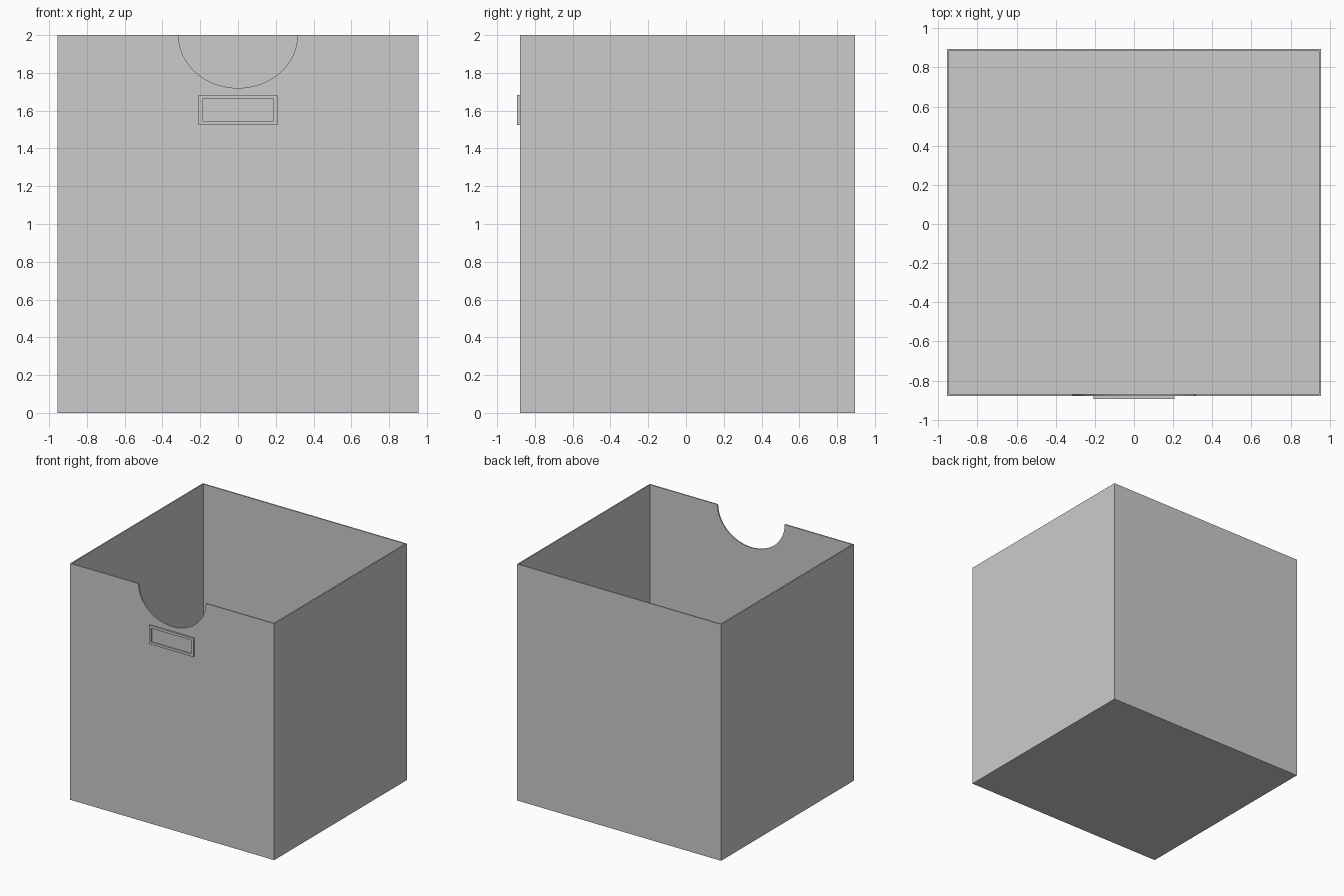
import bpy, bmesh
from mathutils import Matrix, Vector

default = bpy.data.objects.get("Cube")
if default:
    bpy.data.objects.remove(default, do_unlink=True)

WALL = 0.015
grey = bpy.data.materials.new("plain_grey")
grey.use_nodes = True
grey.diffuse_color = (0.6, 0.6, 0.6, 1)
grey.node_tree.nodes["Principled BSDF"].inputs["Base Color"].default_value = (0.6, 0.6, 0.6, 1)


def new_object(name, bm):
    bmesh.ops.recalc_face_normals(bm, faces=bm.faces)
    mesh = bpy.data.meshes.new(name)
    bm.to_mesh(mesh)
    bm.free()
    mesh.materials.append(grey)
    obj = bpy.data.objects.new(name, mesh)
    bpy.context.collection.objects.link(obj)
    return obj


def block(low, high):
    low, high = Vector(low), Vector(high)
    bm = bmesh.new()
    place = Matrix.Translation((low + high) / 2) @ Matrix.Diagonal((*(high - low), 1))
    bmesh.ops.create_cube(bm, size=1, matrix=place)
    return bm


def sink_face(bm, direction, border, depth):
    """Inset the face looking along direction and push it inward."""
    bm.normal_update()
    direction = Vector(direction)
    face = max(bm.faces, key=lambda f: f.normal.dot(direction))
    bmesh.ops.inset_region(bm, faces=[face], thickness=border)
    result = bmesh.ops.extrude_face_region(bm, geom=[face])
    verts = [v for v in result["geom"] if isinstance(v, bmesh.types.BMVert)]
    bmesh.ops.translate(bm, verts=verts, vec=-direction * depth)
    if face.is_valid:
        bmesh.ops.delete(bm, geom=[face], context="FACES_ONLY")


# Open bin with thin walls and floor
bm = block((-0.955, -0.88, 0), (0.955, 0.895, 2))
sink_face(bm, (0, 0, 1), WALL, 2 - WALL)
storage_bin = new_object("storage_bin", bm)

# Rounded hand notch cut through the front wall
bm = bmesh.new()
place = (Matrix.Translation((0, -0.88, 2)) @ Matrix.Diagonal((0.315, 1, 0.28, 1))
         @ Matrix.Rotation(1.5707963, 4, "X"))
bmesh.ops.create_cone(bm, cap_ends=True, segments=64, radius1=1, radius2=1,
                      depth=0.2, matrix=place)
cutter = new_object("notch_cutter", bm)
cutter.hide_render = True

notch = storage_bin.modifiers.new("hand_notch", "BOOLEAN")
notch.operation = "DIFFERENCE"
notch.solver = "EXACT"
notch.object = cutter
bpy.context.view_layer.objects.active = storage_bin
storage_bin.select_set(True)
bpy.ops.object.modifier_apply(modifier=notch.name)
bpy.data.objects.remove(cutter, do_unlink=True)
bpy.ops.object.shade_smooth_by_angle(angle=0.5)

# Label holder with a shallow recessed window
bm = block((-0.208, -0.895, 1.524), (0.208, -0.88, 1.682))
sink_face(bm, (0, -1, 0), 0.03, 0.01)
new_object("label_holder", bm)
